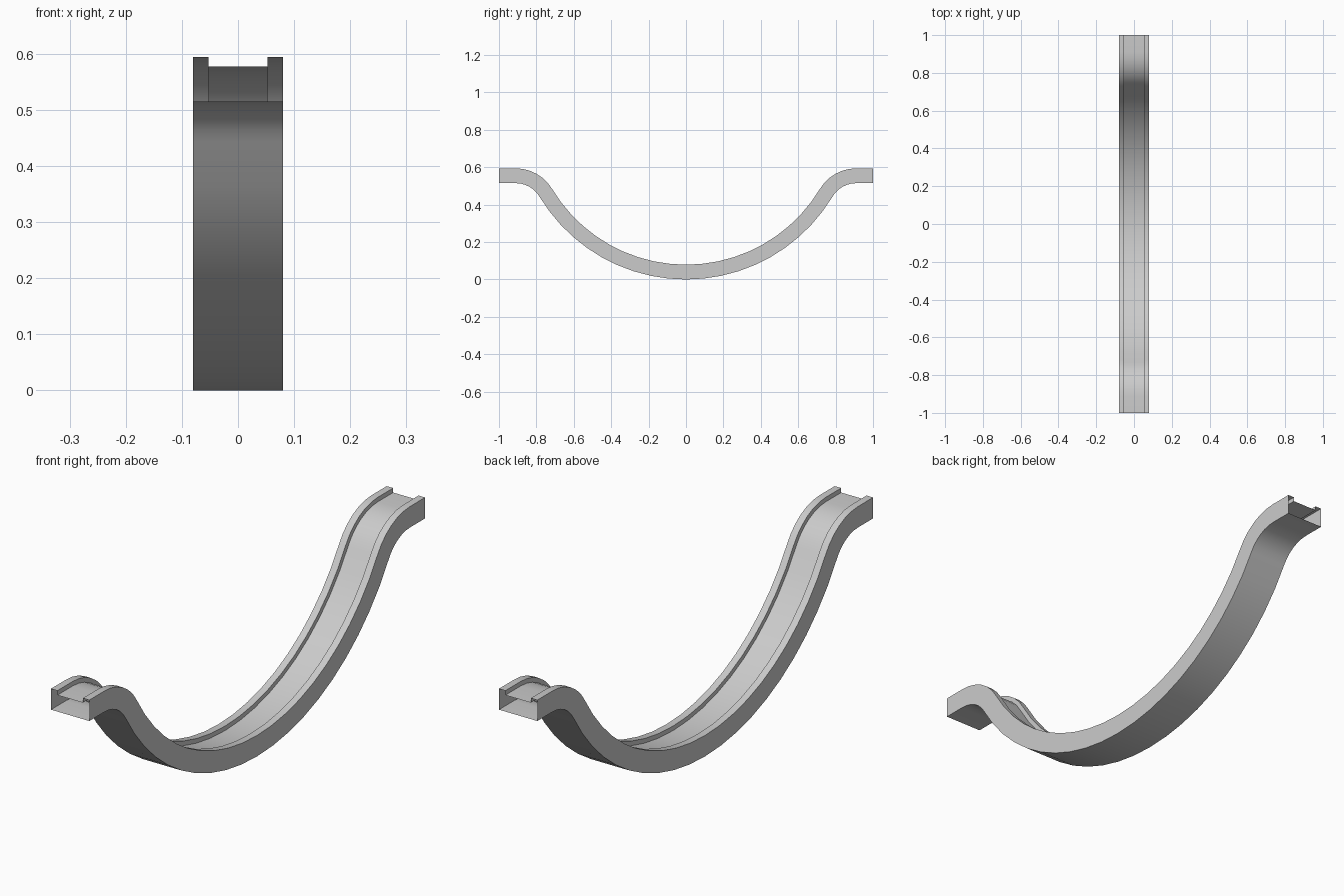
import bpy
import bmesh
from math import sin, cos, radians

cube = bpy.data.objects.get("Cube")
if cube:
    bpy.data.objects.remove(cube)

# Plain grey finish
grey = bpy.data.materials.new("plain_grey")
grey.use_nodes = True
colour = (0.6, 0.6, 0.6, 1)
grey.diffuse_color = colour
grey.node_tree.nodes["Principled BSDF"].inputs["Base Color"].default_value = colour

HALF_W, RAIL_IN, HALF_H, LIP = 0.08, 0.053, 0.0395, 0.017
DIP_R, BEND_R, ANGLE = 0.875, 0.187, radians(59)

# Half of the centre line: big dip, reverse bend, flat end (y, z, slope angle)
path = []
for i in range(11):
    a = ANGLE * i / 10
    path.append((DIP_R * sin(a), HALF_H + DIP_R * (1 - cos(a)), a))
bend_y = (DIP_R + BEND_R) * sin(ANGLE)
top_z = HALF_H + (DIP_R + BEND_R) * (1 - cos(ANGLE))
for i in range(5, -1, -1):
    a = ANGLE * i / 6
    path.append((bend_y - BEND_R * sin(a), top_z - BEND_R * (1 - cos(a)), a))
path.append((1.0, top_z, 0.0))
path = [(-y, z, -a) for y, z, a in reversed(path[1:])] + path

# Channel section: hollow box with two raised rails on top
half = [(HALF_W, -HALF_H), (HALF_W, HALF_H), (RAIL_IN, HALF_H), (RAIL_IN, HALF_H - LIP)]
section = half + [(-x, n) for x, n in reversed(half)]

# Sweep the section along the path, leaving both ends open
bm = bmesh.new()
rings = [[bm.verts.new((x, y - n * sin(a), z + n * cos(a))) for x, n in section]
         for y, z, a in path]
for r0, r1 in zip(rings, rings[1:]):
    for i in range(len(section)):
        j = (i + 1) % len(section)
        bm.faces.new((r0[i], r0[j], r1[j], r1[i]))
bmesh.ops.recalc_face_normals(bm, faces=bm.faces)
mesh = bpy.data.meshes.new("dipped_track")
bm.to_mesh(mesh)
bm.free()
mesh.materials.append(grey)
track = bpy.data.objects.new("dipped_track", mesh)
bpy.context.collection.objects.link(track)

# Smooth along the run, crisp rail edges
bpy.ops.object.select_all(action='DESELECT')
track.select_set(True)
bpy.context.view_layer.objects.active = track
bpy.ops.object.shade_smooth_by_angle(angle=radians(35))
